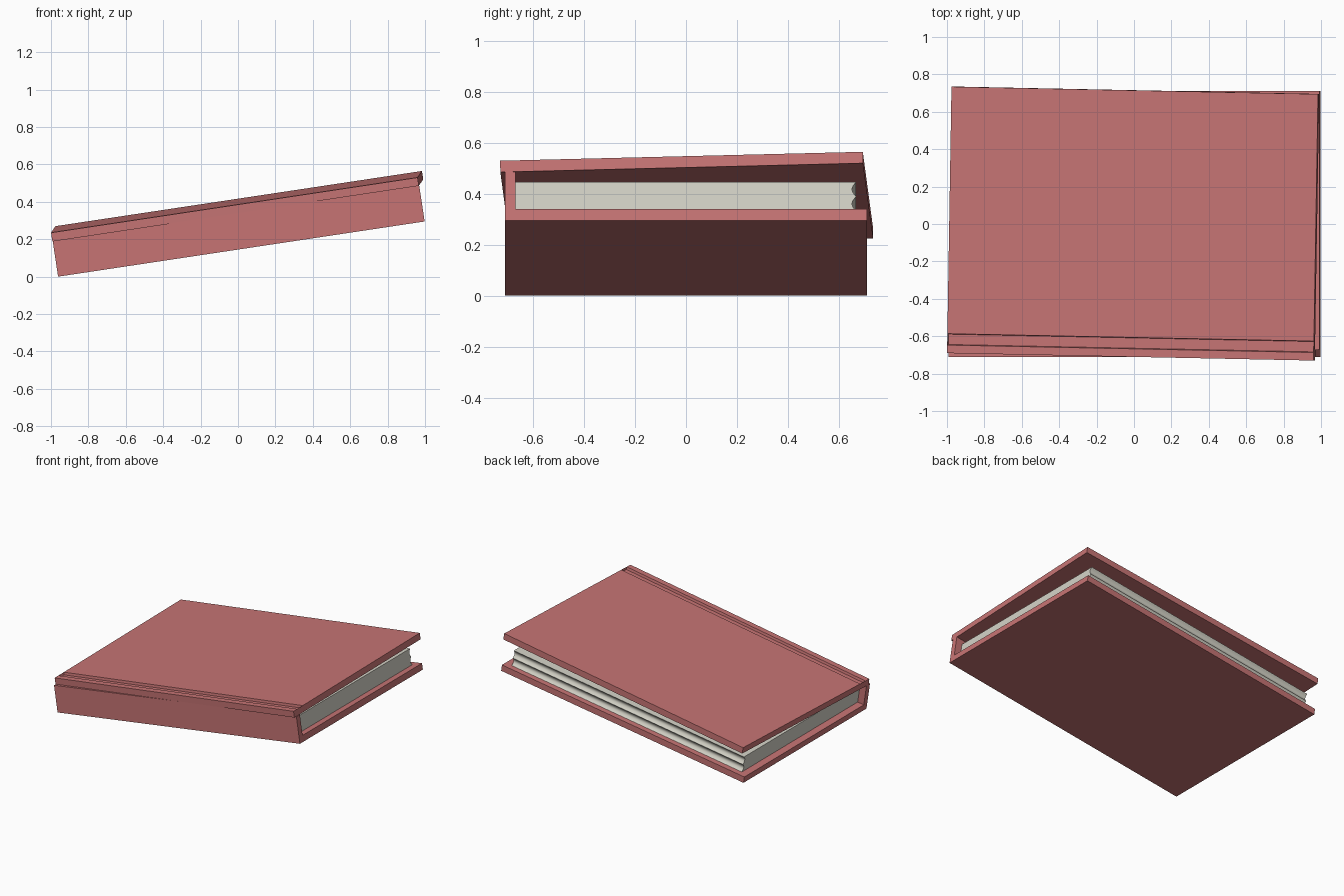
import bpy, bmesh, math
from mathutils import Matrix, Vector

default = bpy.data.objects.get("Cube")
if default:
    bpy.data.objects.remove(default)

LENGTH, DEPTH, BOARD = 1.982, 1.42, 0.045
PAGE_TOP, SPINE_TOP, MARGIN = 0.16, 0.193, 0.05


def material(name, color):
    m = bpy.data.materials.new(name)
    m.use_nodes = True
    m.diffuse_color = (*color, 1)
    m.node_tree.nodes["Principled BSDF"].inputs["Base Color"].default_value = (*color, 1)
    return m


red = material("dusty_red_cloth", (0.57, 0.175, 0.175))
cream = material("cream_paper", (0.66, 0.65, 0.57))


def add_object(name, bm, mat, matrix):
    bmesh.ops.recalc_face_normals(bm, faces=bm.faces)
    mesh = bpy.data.meshes.new(name)
    bm.to_mesh(mesh)
    bm.free()
    mesh.materials.append(mat)
    obj = bpy.data.objects.new(name, mesh)
    obj.matrix_world = matrix
    bpy.context.collection.objects.link(obj)
    return obj


def extrude_profile(points, length):
    """Sweep a closed (y, z) outline along x, centred on x = 0."""
    bm = bmesh.new()
    face = bm.faces.new([bm.verts.new((-length / 2, y, z)) for y, z in points])
    swept = bmesh.ops.extrude_face_region(bm, geom=[face])["geom"]
    verts = [g for g in swept if isinstance(g, bmesh.types.BMVert)]
    bmesh.ops.translate(bm, verts=verts, vec=(length, 0, 0))
    return bm


# The whole book leans, with its right end raised
lean = (Matrix.Translation((-0.962, 0, 0))
        @ Matrix.Rotation(math.radians(-8.56), 4, "Y")
        @ Matrix.Translation((LENGTH / 2, 0, 0)))

# Bottom board and spine in one L-shaped section
h = DEPTH / 2
section = [(-h, 0), (h, 0), (h, BOARD), (-h + 0.04, BOARD),
           (-h + 0.04, SPINE_TOP), (-h, SPINE_TOP)]
add_object("bottom_cover_and_spine", extrude_profile(section, LENGTH), red, lean)

# Page block with a scalloped fore edge
steps = 16
page_section = [(-h + 0.04, PAGE_TOP), (-h + 0.04, BOARD)]
for i in range(steps + 1):
    t = i / steps
    scallop = 0.016 * abs(math.sin(2 * math.pi * t))
    page_section.append((h - 0.042 - scallop, BOARD + t * (PAGE_TOP - BOARD)))
pages = add_object("pages", extrude_profile(page_section, LENGTH - 2 * MARGIN), cream, lean)

# Top board, slightly opened and twisted, with a sunken hinge groove
bm = bmesh.new()
bmesh.ops.create_cube(bm, size=1, matrix=Matrix.Diagonal((LENGTH, DEPTH + 0.005, BOARD, 1)))
front = -(DEPTH + 0.005) / 2
for offset in (0.043, 0.104):
    bmesh.ops.bisect_plane(bm, geom=bm.verts[:] + bm.edges[:] + bm.faces[:],
                           plane_co=(0, front + offset, 0), plane_no=(0, 1, 0))
bm.normal_update()
strip = [f for f in bm.faces if f.normal.z > 0.9
         and 0.05 < f.calc_center_median().y - front < 0.1]
bmesh.ops.inset_region(bm, faces=strip, thickness=0.003, use_even_offset=True)
bmesh.ops.translate(bm, verts=list({v for f in strip for v in f.verts}), vec=(0, 0, -0.018))
open_pose = (lean @ Matrix.Translation((0.012, 0.0025, 0.231))
             @ Matrix.Rotation(math.radians(-1.15), 4, "Z")
             @ Matrix.Rotation(math.radians(1.25), 4, "X"))
add_object("top_cover", bm, red, open_pose)

# Smooth only the curved fore edge
bpy.ops.object.select_all(action="DESELECT")
pages.select_set(True)
bpy.context.view_layer.objects.active = pages
bpy.ops.object.shade_smooth_by_angle(angle=math.radians(30))
